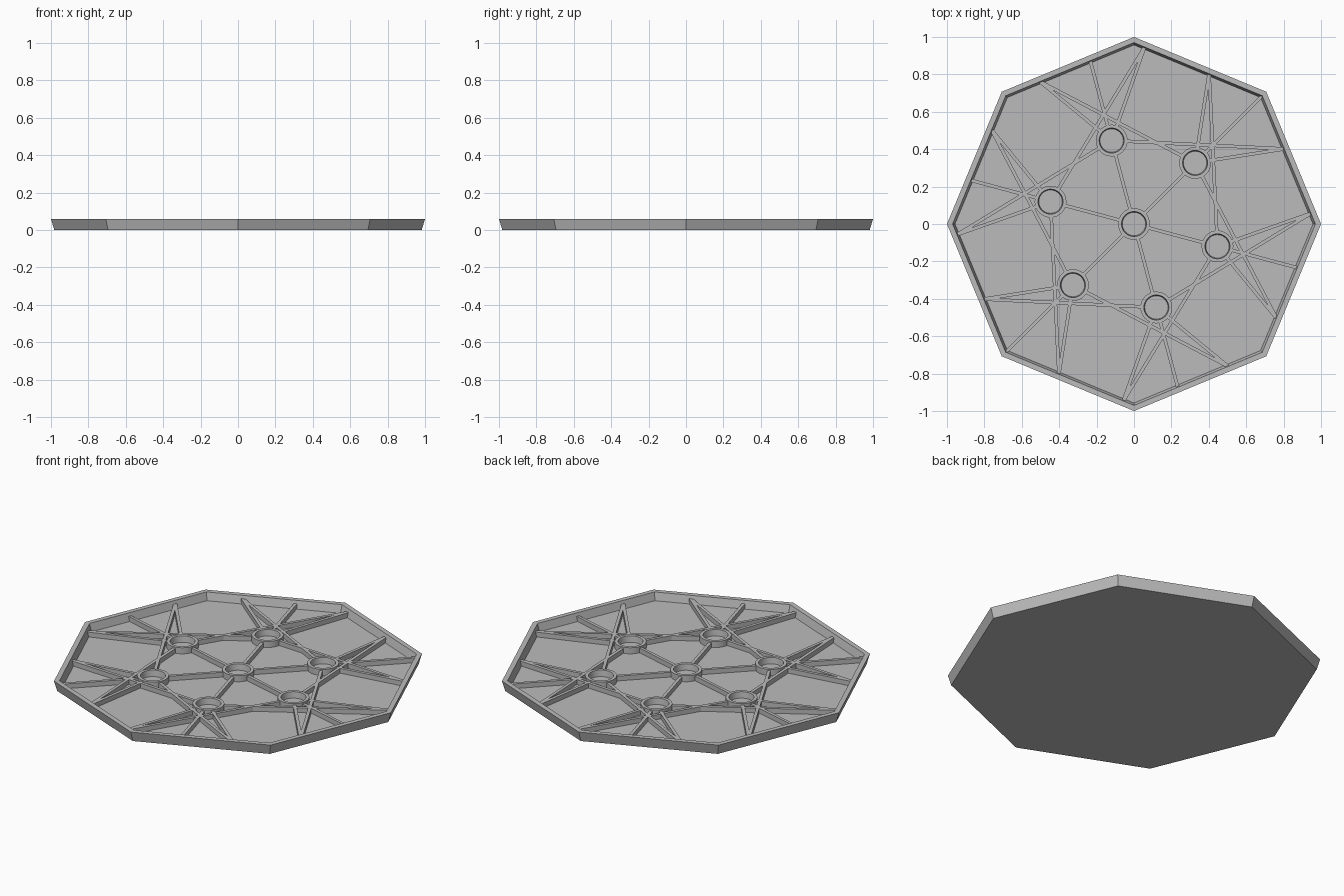
import bpy, bmesh
from math import sin, cos, pi, radians, atan2
from mathutils import Vector, Matrix

cube = bpy.data.objects.get("Cube")
if cube:
    bpy.data.objects.remove(cube, do_unlink=True)

grey = bpy.data.materials.new("plain_grey")
grey.use_nodes = True
tone = (0.5, 0.5, 0.5, 1)
grey.diffuse_color = tone
grey.node_tree.nodes["Principled BSDF"].inputs["Base Color"].default_value = tone

FLOOR, RIM, RIB_TOP, RING_TOP = 0.014, 0.06, 0.042, 0.05
RING_OUT, RING_IN, RIB_WIDTH = 0.085, 0.062, 0.018


def finish(bm, name, smooth=False):
    bmesh.ops.recalc_face_normals(bm, faces=bm.faces)
    mesh = bpy.data.meshes.new(name)
    bm.to_mesh(mesh)
    bm.free()
    mesh.materials.append(grey)
    obj = bpy.data.objects.new(name, mesh)
    bpy.context.collection.objects.link(obj)
    if smooth:
        bpy.ops.object.select_all(action="DESELECT")
        obj.select_set(True)
        bpy.context.view_layer.objects.active = obj
        bpy.ops.object.shade_smooth_by_angle(angle=radians(35))
    return obj


def lathe(name, profile, sides, centre=(0, 0), capped=False, smooth=False):
    """Sweep (radius, height) points round; cap the ends or close the loop."""
    bm = bmesh.new()
    loops = [[bm.verts.new((centre[0] + r * cos(2 * pi * i / sides),
                            centre[1] + r * sin(2 * pi * i / sides), z))
              for i in range(sides)] for r, z in profile]
    pairs = list(zip(loops, loops[1:]))
    if capped:
        bm.faces.new(loops[0])
        bm.faces.new(loops[-1])
    else:
        pairs.append((loops[-1], loops[0]))
    for a, b in pairs:
        for i in range(sides):
            j = (i + 1) % sides
            bm.faces.new((a[i], a[j], b[j], b[i]))
    return finish(bm, name, smooth)


def polar(radius, degrees):
    return Vector((radius * cos(radians(degrees)), radius * sin(radians(degrees))))


def wall_point(degrees):
    """Point just inside the octagonal wall in a given direction."""
    off = (degrees % 45) - 22.5
    return polar(0.898 / cos(radians(off)), degrees)


def rib(name, start, end, gap_start=0.0, gap_end=0.0):
    """Straight upright bar between two points, trimmed at the rings."""
    way = (end - start).normalized()
    a, b = start + way * gap_start, end - way * gap_end
    span, mid = b - a, (a + b) / 2
    low = FLOOR - 0.004
    bm = bmesh.new()
    place = (Matrix.Translation((mid.x, mid.y, (low + RIB_TOP) / 2))
             @ Matrix.Rotation(atan2(span.y, span.x), 4, "Z")
             @ Matrix.Diagonal((span.length, RIB_WIDTH, RIB_TOP - low, 1)))
    bmesh.ops.create_cube(bm, size=1, matrix=place)
    finish(bm, name)


# Octagonal tray with leaning walls
lathe("tray", [(0.982, 0), (1, RIM), (0.97, RIM), (0.957, FLOOR)], 8, capped=True)

# Ring bosses: one in the middle and six around it
ring_profile = [(RING_OUT, FLOOR - 0.004), (RING_OUT, RING_TOP),
                (RING_IN + 0.005, RING_TOP), (RING_IN, FLOOR - 0.004)]
middle = Vector((0, 0))
angles = [45 + 60 * k for k in range(6)]
centres = [polar(0.462, a) for a in angles]
lathe("middle_ring", ring_profile, 32, middle, smooth=True)
gap = RING_OUT - 0.01

for k, (angle, centre) in enumerate(zip(angles, centres)):
    tag = str(k + 1)
    lathe("outer_ring_" + tag, ring_profile, 32, centre, smooth=True)
    # Spoke to the middle, then its continuation to the wall
    rib("spoke_" + tag, middle, centre, gap, gap)
    rib("wall_rib_" + tag, centre, wall_point(angle), gap)
    # Fan ribs on either side, plus long braces to the neighbouring rings
    for side, word in ((1, "left"), (-1, "right")):
        tip = wall_point(angle + side * 18.5)
        rib("fan_rib_" + word + "_" + tag, centre, tip, gap)
        neighbour = centres[(k - side) % 6]
        rib("long_brace_" + word + "_" + tag, neighbour, tip, gap)
